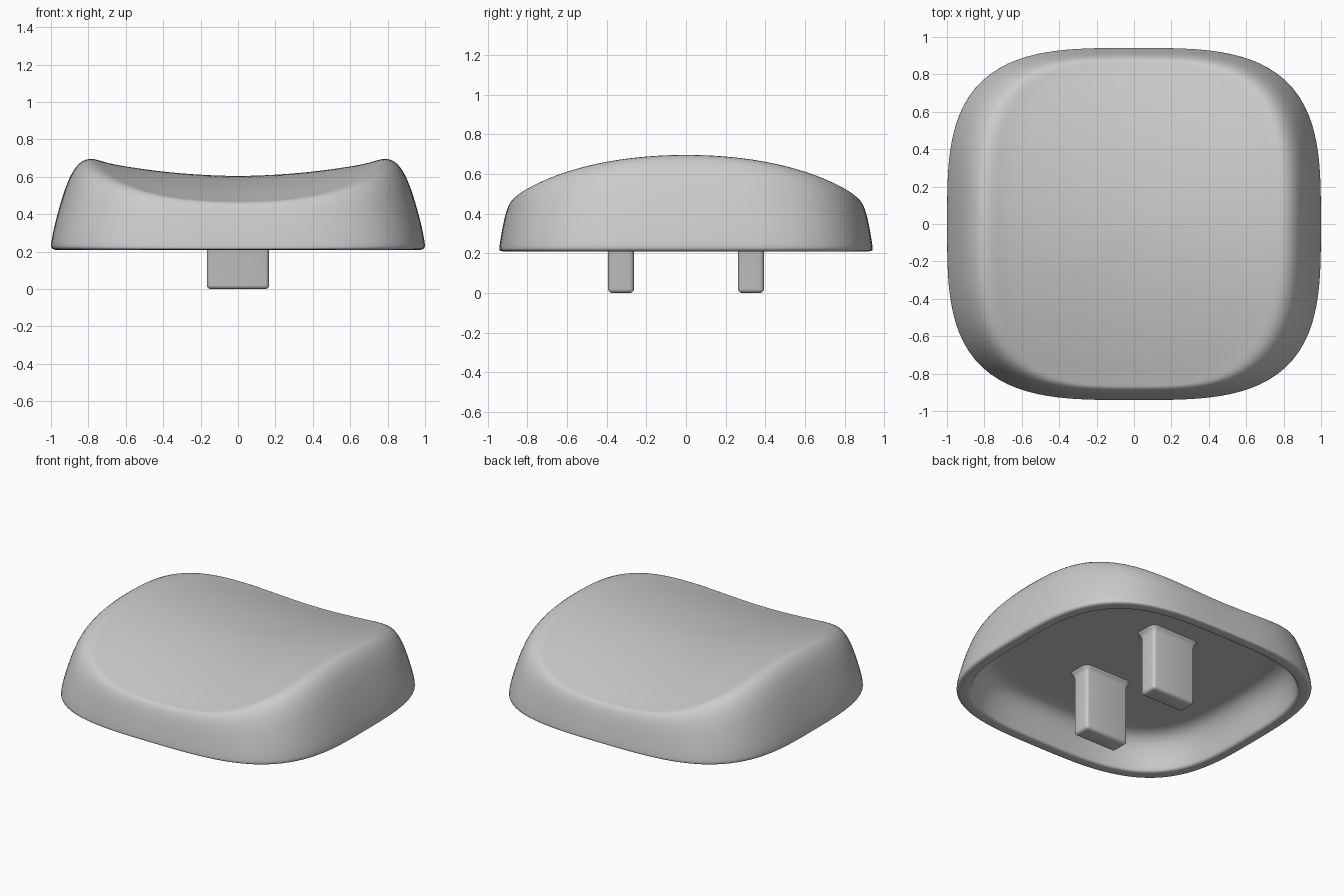
import bpy, bmesh, math

if "Cube" in bpy.data.objects:
    bpy.data.objects.remove(bpy.data.objects["Cube"], do_unlink=True)

mat = bpy.data.materials.new("light_grey_plastic")
mat.use_nodes = True
GREY = (0.6, 0.6, 0.6, 1)
mat.diffuse_color = GREY
mat.node_tree.nodes["Principled BSDF"].inputs["Base Color"].default_value = GREY

SEGMENTS = 64
BASE_Z = 0.21


def dish(x, y):
    """Height of the saddle-shaped top surface."""
    return 0.605 + 0.14 * x * x - 0.19 * y * y


def outline(rx, ry, power):
    """Rounded-square ring of (x, y) points."""
    points = []
    for i in range(SEGMENTS):
        a = 2 * math.pi * i / SEGMENTS
        c, s = math.cos(a), math.sin(a)
        r = (abs(c) ** power + abs(s) ** power) ** (-1 / power)
        points.append((rx * r * c, ry * r * s))
    return points


def loft(name, rings, levels):
    """Skin a stack of rings, capping both ends."""
    bm = bmesh.new()
    loops = [[bm.verts.new(p) for p in ring] for ring in rings]
    for low, high in zip(loops, loops[1:]):
        for i in range(len(low)):
            j = (i + 1) % len(low)
            bm.faces.new((low[i], low[j], high[j], high[i]))
    for end in (loops[0], loops[-1]):
        n = len(end)
        centre = bm.verts.new([sum(v.co[k] for v in end) / n for k in range(3)])
        for i in range(n):
            bm.faces.new((end[i], end[(i + 1) % n], centre))
    bmesh.ops.recalc_face_normals(bm, faces=bm.faces)
    mesh = bpy.data.meshes.new(name)
    bm.to_mesh(mesh)
    bm.free()
    obj = bpy.data.objects.new(name, mesh)
    bpy.context.collection.objects.link(obj)
    mesh.materials.append(mat)
    mesh.shade_smooth()
    if levels:
        obj.modifiers.new("smooth", "SUBSURF").levels = levels
        obj.modifiers["smooth"].render_levels = levels
    return obj


rings = []

# Hollow underside, from the ceiling out and down to the rim
for scale in (0.1, 0.4, 0.7, 0.95):
    rings.append([(x, y, 0.445) for x, y in outline(0.78 * scale, 0.74 * scale, 3.4)])
for rx, ry, z in ((0.80, 0.76, 0.442), (0.85, 0.81, 0.41), (0.885, 0.84, 0.35),
                  (0.91, 0.86, 0.26), (0.92, 0.865, 0.22), (0.93, 0.872, BASE_Z),
                  (0.97, 0.91, BASE_Z), (0.985, 0.926, BASE_Z)):
    rings.append([(x, y, z) for x, y in outline(rx, ry, 3.4)])

# Outer wall: inset towards the dish edge against fraction of the edge height
for inset, height in ((0, 0.02), (0, 0.06), (0.05, 0.2), (0.15, 0.4), (0.3, 0.66),
                      (0.44, 0.83), (0.58, 0.94), (0.73, 1.0), (0.88, 1.02), (1.06, 1.01)):
    ring = outline(1 - 0.26 * inset, 0.942 - 0.08 * inset, 3.4)
    rings.append([(x, y, BASE_Z + (dish(x, y) - BASE_Z) * height) for x, y in ring])

# Dished top
for scale in (0.92, 0.8, 0.6, 0.4, 0.2, 0.06):
    ring = outline(0.74 * scale, 0.862 * scale, 3.4)
    rings.append([(x, y, dish(x, y)) for x, y in ring])
loft("key_cap", rings, 1)


def rounded_box(hx, hy, radius, steps=4):
    """Rectangle ring with round corners."""
    points = []
    for corner, (sx, sy) in enumerate(((1, 1), (-1, 1), (-1, -1), (1, -1))):
        for i in range(steps + 1):
            a = math.pi / 2 * (corner + i / steps)
            points.append((sx * (hx - radius) + radius * math.cos(a),
                           sy * (hy - radius) + radius * math.sin(a)))
    return points


# Two mounting legs with rounded tips and flared roots
for name, side in (("front_leg", -1), ("back_leg", 1)):
    rings = []
    for grow, z in ((-0.02, 0), (-0.011, 0.003), (-0.003, 0.011), (0, 0.02), (0, 0.41),
                    (0.006, 0.425), (0.015, 0.438), (0.03, 0.45)):
        ring = rounded_box(0.167 + grow, 0.066 + grow, 0.022 + max(grow, -0.015))
        rings.append([(x, y + side * 0.328, z) for x, y in ring])
    loft(name, rings, 0)
